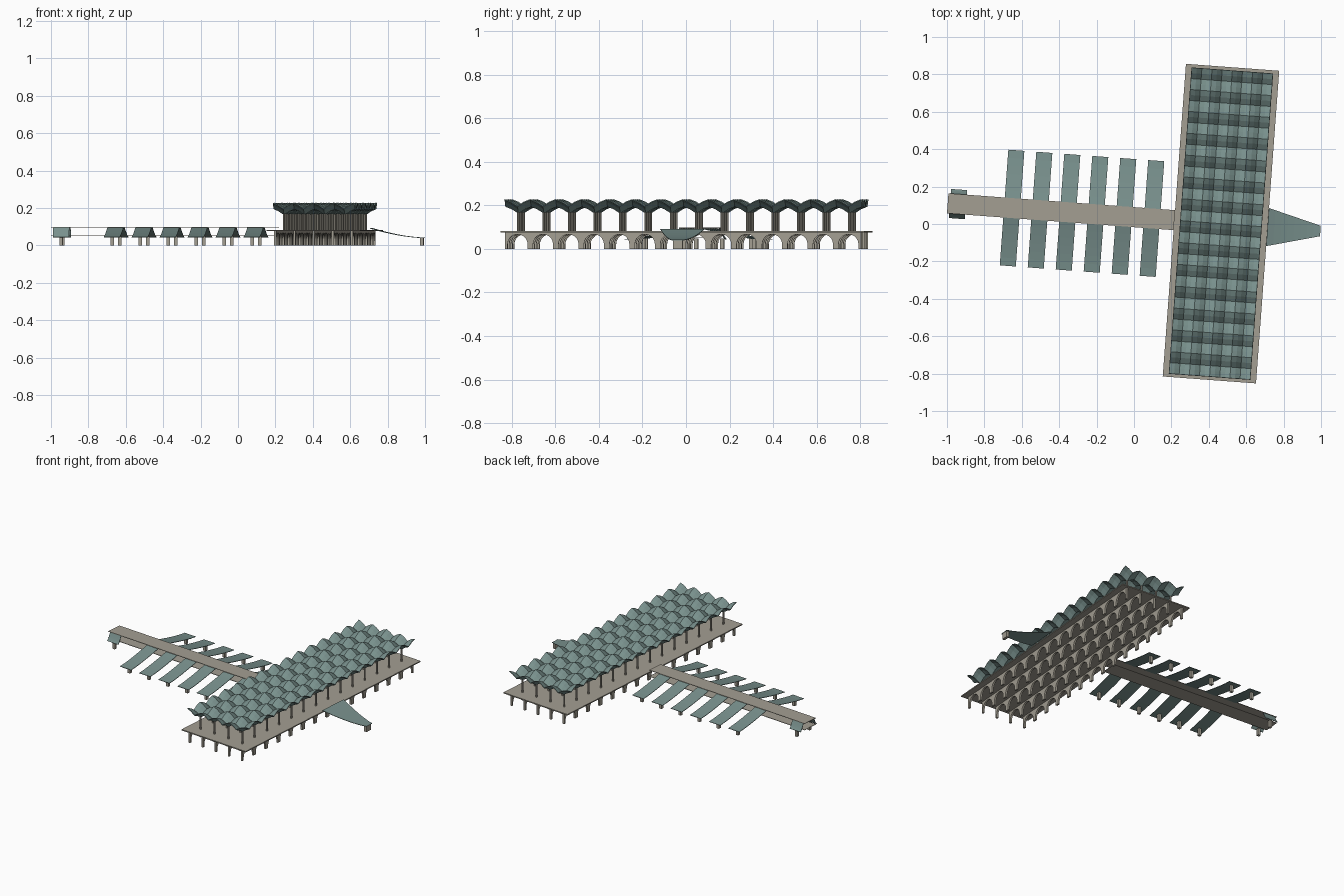
import bpy, bmesh, math
from mathutils import Matrix, Vector

cube = bpy.data.objects.get("Cube")
if cube:
    bpy.data.objects.remove(cube, do_unlink=True)

# The whole plan is turned slightly about the hall centre
PLAN = Matrix.Translation((0.465, 0.002, 0)) @ Matrix.Rotation(math.radians(-4.25), 4, 'Z')
BAYS, ROWS = 14, 4
HALL_LEN, HALL_WID = 1.64, 0.435


def material(name, rgb):
    m = bpy.data.materials.new(name)
    m.use_nodes = True
    m.diffuse_color = (*rgb, 1)
    m.node_tree.nodes["Principled BSDF"].inputs["Base Color"].default_value = (*rgb, 1)
    return m


stone = material("warm grey stone", (0.37, 0.345, 0.29))
teal = material("grey teal roofing", (0.19, 0.28, 0.265))


def finish(bm, name, mat, thick=0):
    me = bpy.data.meshes.new(name)
    bmesh.ops.recalc_face_normals(bm, faces=bm.faces) if not thick else None
    bm.to_mesh(me)
    bm.free()
    me.transform(PLAN)
    me.materials.append(mat)
    ob = bpy.data.objects.new(name, me)
    bpy.context.collection.objects.link(ob)
    if thick:
        s = ob.modifiers.new("thickness", 'SOLIDIFY')
        s.thickness, s.offset = thick, -1
    return ob


def add_box(bm, x0, x1, y0, y1, z0, z1):
    m = Matrix.Translation(((x0 + x1) / 2, (y0 + y1) / 2, (z0 + z1) / 2))
    bmesh.ops.create_cube(bm, size=1, matrix=m @ Matrix.Diagonal((x1 - x0, y1 - y0, z1 - z0, 1)))


def box(name, mat, *dims):
    bm = bmesh.new()
    add_box(bm, *dims)
    return finish(bm, name, mat)


def add_sheet(bm, nu, nv, point):
    """Grid of quads, point(u, v) with u and v from 0 to 1."""
    g = [[bm.verts.new(point(i / nu, j / nv)) for j in range(nv + 1)] for i in range(nu + 1)]
    for i in range(nu):
        for j in range(nv):
            f = bm.faces.new((g[i][j], g[i + 1][j], g[i + 1][j + 1], g[i][j + 1]))
            f.normal_update()
            if f.normal.z < 0:
                f.normal_flip()


# Hall platform
box("platform_slab", stone, -0.25, 0.25, -0.838, 0.838, 0.076, 0.083)

# Arcades under the platform: one outline per row, extruded across
pitch = HALL_LEN / BAYS
radius, spring, wall = 0.046, 0.021, 0.012
bm = bmesh.new()
for row in range(ROWS + 1):
    x = -0.205 + row * 0.41 / ROWS - wall / 2
    for b in range(BAYS):
        mid = -HALL_LEN / 2 + (b + 0.5) * pitch
        arc = [(mid - radius * math.cos(math.pi * k / 10),
                spring + radius * math.sin(math.pi * k / 10)) for k in range(11)]
        outline = [(mid - pitch / 2, 0), (mid - radius, 0)] + arc + [(mid + radius, 0), (mid + pitch / 2, 0)]
        outline += [(mid + pitch / 2, 0.076), (mid - pitch / 2, 0.076)]
        face = bm.faces.new([bm.verts.new((x, y, z)) for y, z in outline])
        ext = bmesh.ops.extrude_face_region(bm, geom=[face])
        moved = [v for v in ext["geom"] if isinstance(v, bmesh.types.BMVert)]
        bmesh.ops.translate(bm, verts=moved, vec=(wall, 0, 0))
finish(bm, "arcades", stone)

# Canopy of bowl-shaped umbrellas on slender columns
def flare(t):
    t = abs(2 * t - 1)
    return 1.26 * t if t <= 0.5 else 0.63 + 0.74 * (t - 0.5)


canopy, columns = bmesh.new(), bmesh.new()
cell = HALL_WID / ROWS
for r in range(ROWS):
    for b in range(BAYS):
        x0, y0 = -HALL_WID / 2 + r * cell, -HALL_LEN / 2 + b * pitch
        add_sheet(canopy, 4, 4, lambda u, v: (
            x0 + u * cell, y0 + v * pitch, 0.166 + 0.031 * (flare(u) + flare(v))))
        bmesh.ops.create_cone(columns, cap_ends=True, segments=8, radius1=0.006, radius2=0.006,
                              depth=0.085, matrix=Matrix.Translation((x0 + cell / 2, y0 + pitch / 2, 0.124)))
bmesh.ops.remove_doubles(canopy, verts=canopy.verts, dist=0.0005)
finish(canopy, "umbrella_canopy", teal, 0.004)
finish(columns, "canopy_columns", stone)

# Long walkway: upper and lower deck
for name, z in (("walkway_upper_deck", 0.094), ("walkway_lower_deck", 0.052)):
    box(name, stone, -1.465, -0.25, -0.0535, 0.0535, z, z + 0.003)

# Side shelters: sagging roof strips either side of the walkway, each on a pier
def shelter(name, x, reach, pier):
    roof, posts = bmesh.new(), bmesh.new()
    for side in (-1, 1):
        add_sheet(roof, 1, 6, lambda u, v: (
            x + (u - 0.5) * 0.086, side * (0.05 + v * (reach - 0.05)),
            0.045 + 0.049 * (1 - v) ** 1.3))
        add_box(posts, x - 0.009, x + 0.009, side * pier - 0.009, side * pier + 0.009, 0, 0.047)
    finish(roof, name + "_roof", teal, 0.003)
    finish(posts, name + "_piers", stone)


for i in range(6):
    shelter("shelter_%d" % (i + 1), -1.12 + i * 0.15, 0.31, 0.27)
shelter("end_shelter", -1.41, 0.078, 0.06)

# Tapered entrance canopy sweeping down to its support
def entrance(u, v):
    half = 0.102 + (0.028 - 0.102) * u
    return (0.25 + 0.283 * u, (2 * v - 1) * half, 0.042 + 0.05 * (1 - u) ** 1.7)


bm = bmesh.new()
add_sheet(bm, 8, 2, entrance)
finish(bm, "entrance_canopy", teal, 0.003)
box("entrance_support", stone, 0.512, 0.53, -0.022, 0.022, 0, 0.041)
